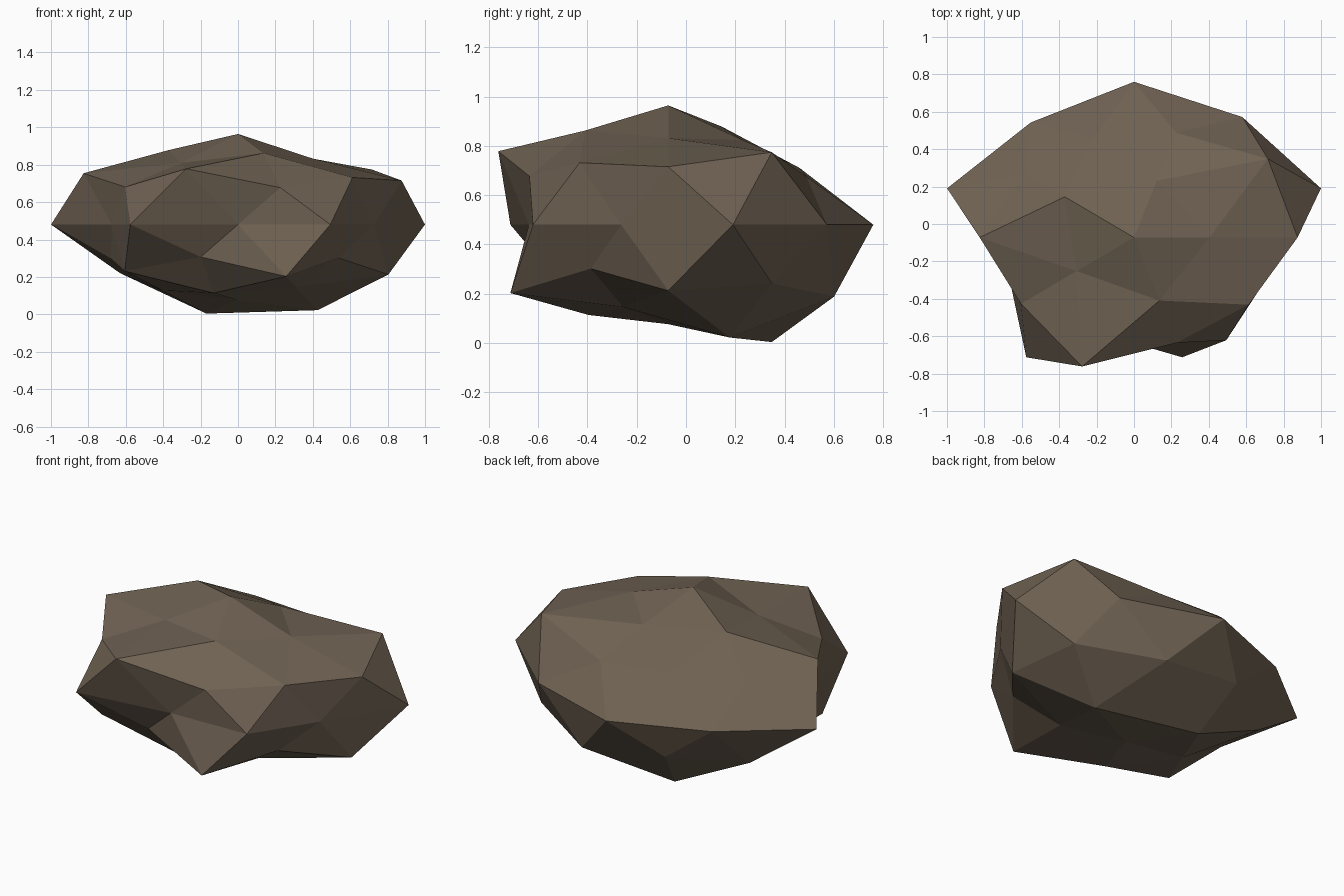
import bpy, bmesh, math
from mathutils import Vector

if "Cube" in bpy.data.objects:
    bpy.data.objects.remove(bpy.data.objects["Cube"])

# Radii of the icosphere points, ring by ring: (unit height, first angle, radii)
RINGS = [
    (1.0, 0, [.90]),                                   # summit
    (.851, 0, [.768, .75, .87, .72, .835]),            # around the summit
    (.526, 36, [1.04, .815, .97, 1.055, .89]),         # shoulder, between corners
    (.447, 0, [.978, .815, .80, .835, .82]),           # shoulder corners
    (0.0, 18, [1.051, .985, 1.03, .94, 1.051,
               .71, .98, .70, .84, .765]),             # waist
    (-.447, 36, [.99, .925, .76, .72, .74]),           # lower corners
    (-.526, 0, [.945, 1.03, .917, .88, .98]),          # lower, between corners
    (-.851, 36, [1.0, 1.04, .77, .80, .73]),           # around the base
    (-1.0, 0, [.75]),                                  # base
]
SCALE = Vector((1.0, .808, .538))
CENTRE = Vector((0, -.072, .48))

targets = []
for h, start, radii in RINGS:
    rho = math.sqrt(max(0, 1 - h * h))
    for i, r in enumerate(radii):
        a = math.radians(start + 360 * i / len(radii))
        targets.append((Vector((rho * math.cos(a), rho * math.sin(a), h)), r))

# Rock: a lumpy, flattened icosphere with flat faces
bm = bmesh.new()
bmesh.ops.create_icosphere(bm, subdivisions=2, radius=1)
for v in bm.verts:
    d = v.co.normalized()
    r = max(targets, key=lambda t: t[0].dot(d))[1]
    v.co = CENTRE + d * SCALE * r
mesh = bpy.data.meshes.new("rock")
bm.to_mesh(mesh)
bm.free()
rock = bpy.data.objects.new("rock", mesh)
bpy.context.collection.objects.link(rock)

mat = bpy.data.materials.new("brown stone")
mat.diffuse_color = (.16, .122, .086, 1)
mat.use_nodes = True
mat.node_tree.nodes["Principled BSDF"].inputs["Base Color"].default_value = mat.diffuse_color
mesh.materials.append(mat)
